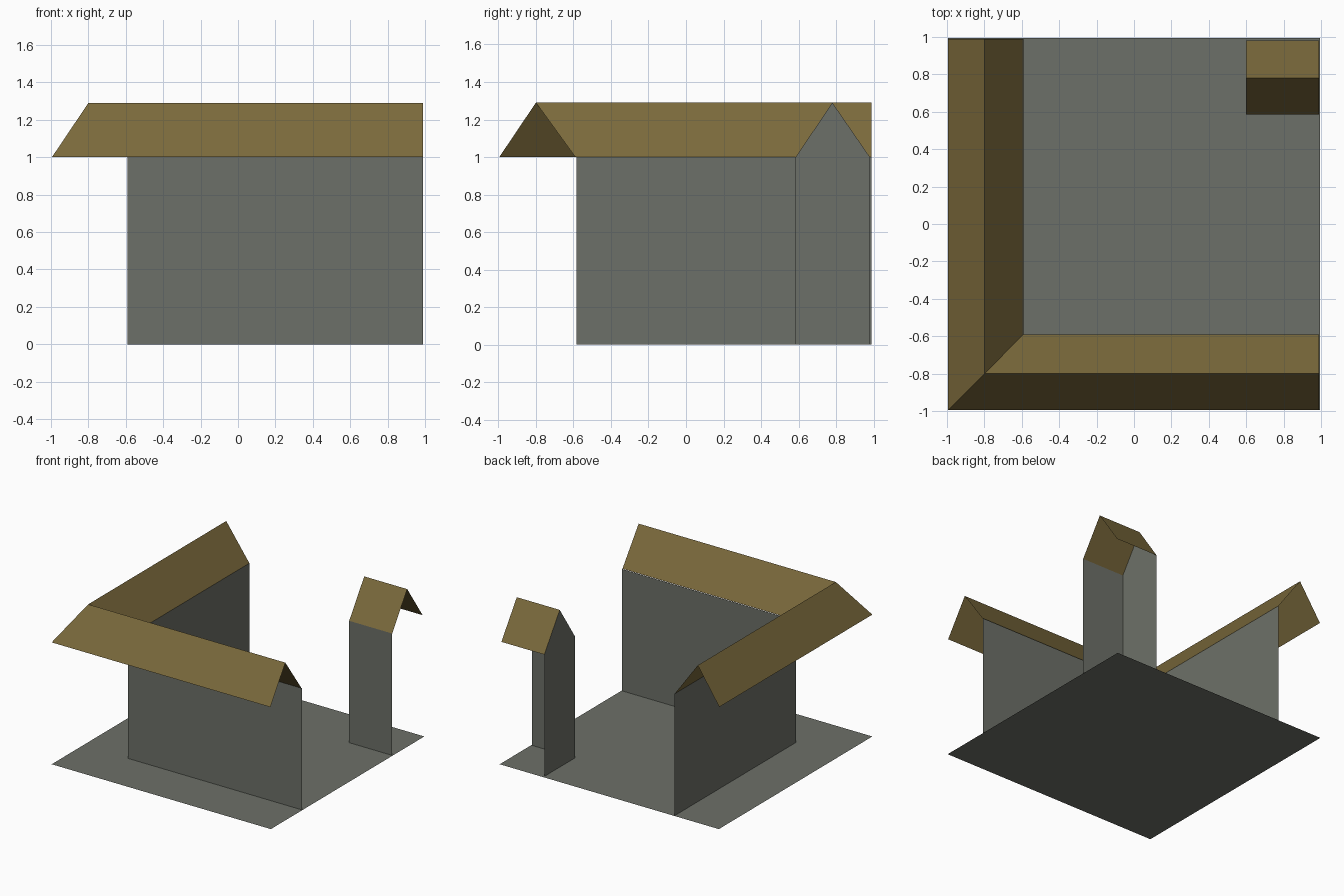
import bpy

if "Cube" in bpy.data.objects:
    bpy.data.objects.remove(bpy.data.objects["Cube"])

EAVE, RIDGE, END = 1.0, 1.29, 0.99


def material(name, rgb):
    m = bpy.data.materials.new(name)
    m.diffuse_color = (*rgb, 1.0)
    m.use_nodes = True
    m.node_tree.nodes["Principled BSDF"].inputs["Base Color"].default_value = m.diffuse_color
    return m


stone = material("grey stone", (0.152, 0.163, 0.138))
tile = material("ochre tile", (0.198, 0.144, 0.045))


def sheet(name, rows, mat):
    """Loft a thin open surface through rows of points of equal length."""
    n = len(rows[0])
    verts = [p for row in rows for p in row]
    faces = [(r * n + i, r * n + i + 1, (r + 1) * n + i + 1, (r + 1) * n + i)
             for r in range(len(rows) - 1) for i in range(n - 1)]
    return polygons(name, verts, faces, mat)


def polygons(name, verts, faces, mat):
    me = bpy.data.meshes.new(name)
    me.from_pydata(verts, [], faces)
    me.materials.append(mat)
    ob = bpy.data.objects.new(name, me)
    bpy.context.collection.objects.link(ob)
    return ob


# Floor slab, a single flat sheet
sheet("floor", [[(-0.995, -0.995, 0), (0.995, -0.995, 0)],
                [(-0.995, 0.995, 0), (0.995, 0.995, 0)]], stone)

# L-shaped inner wall: along the front and up the left side
plan = [(-0.59, END), (-0.59, -0.585), (END, -0.585)]
sheet("corner_wall", [[(x, y, 0) for x, y in plan],
                      [(x, y, EAVE) for x, y in plan]], stone)

# L-shaped gabled roof, mitred at the front left corner and open at its ends
# profile: position across the roof and height
profile = [(-0.59, EAVE), (-0.80, RIDGE), (-0.995, EAVE)]
sheet("corner_roof", [[(END, d, z), (d, d, z), (d, END, z)]
                      for d, z in profile], tile)

# Small back right shelter: front wall, gabled left wall, open elsewhere
x0, y0, ym, y1 = 0.60, 0.585, 0.78, 0.98
sheet("shelter_front_wall", [[(x0, y0, 0), (END, y0, 0)],
                             [(x0, y0, EAVE), (END, y0, EAVE)]], stone)
polygons("shelter_gable_wall",
         [(x0, y1, 0), (x0, y0, 0), (x0, y0, EAVE), (x0, ym, RIDGE), (x0, y1, EAVE)],
         [(0, 1, 2, 3, 4)], stone)
sheet("shelter_roof", [[(x0, y, z), (END, y, z)]
                       for y, z in ((y0, EAVE), (ym, RIDGE), (y1, EAVE))], tile)
